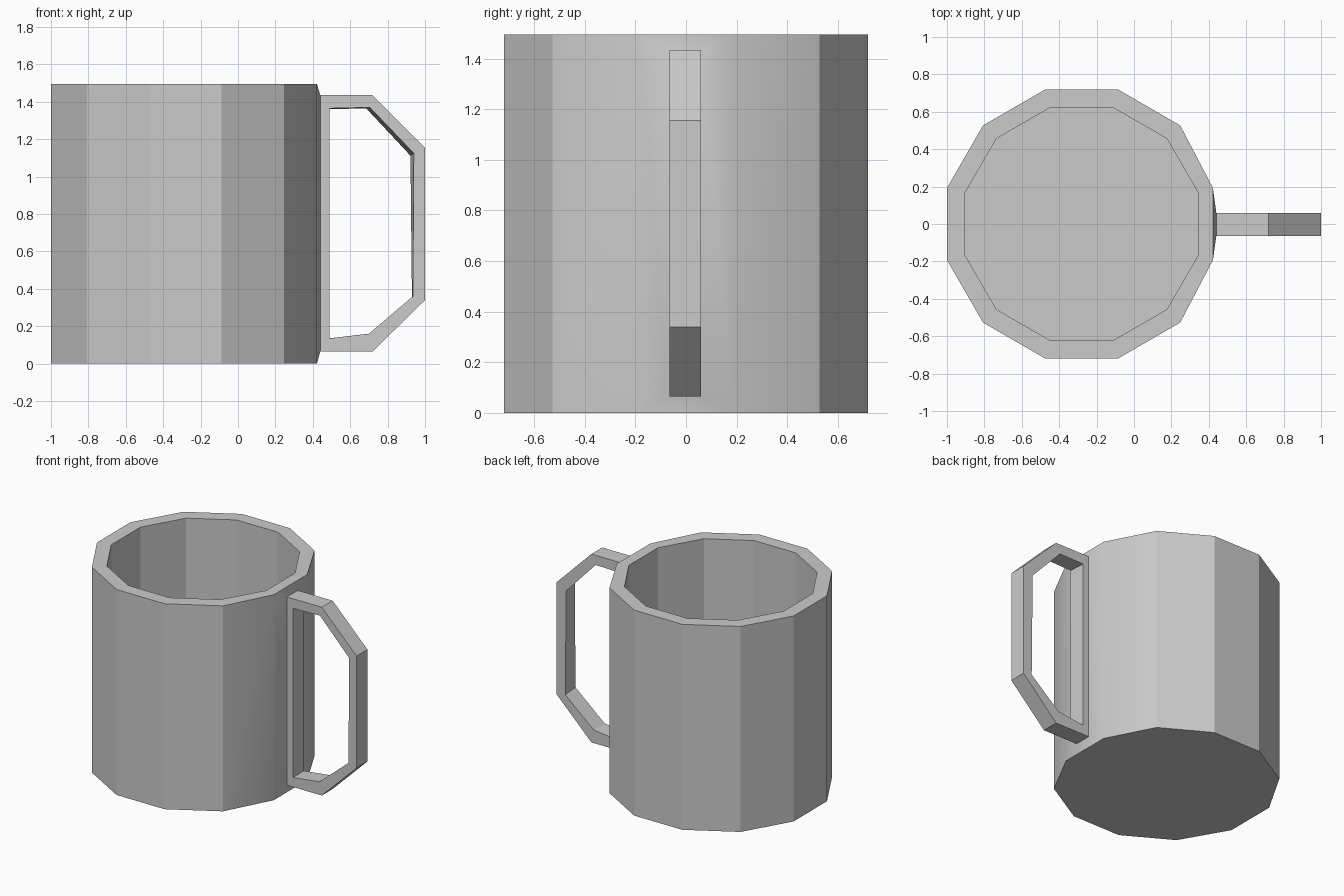
import bpy, bmesh, math

if "Cube" in bpy.data.objects:
    bpy.data.objects.remove(bpy.data.objects["Cube"])

CX, SIDES, TOP = -0.28, 12, 1.495
Y0, Y1 = -0.065, 0.06           # handle thickness range
ZL, ZH, XH = 0.065, 1.435, 0.44  # handle root patch


def finish(bm, name):
    bmesh.ops.recalc_face_normals(bm, faces=bm.faces)
    me = bpy.data.meshes.new(name)
    bm.to_mesh(me)
    bm.free()
    ob = bpy.data.objects.new(name, me)
    bpy.context.collection.objects.link(ob)
    return ob


def ring(bm, apothem, z, flat_x=None):
    r = apothem / math.cos(math.pi / SIDES)
    verts = []
    for i in range(SIDES):
        a = math.radians(-15 + 30 * i)
        x = CX + r * math.cos(a)
        if flat_x is not None and i < 2:
            x = flat_x
        verts.append(bm.verts.new((x, r * math.sin(a), z)))
    return verts


def bridge(bm, a, b, skip=()):
    n = len(a)
    for i in range(n):
        if i not in skip:
            j = (i + 1) % n
            bm.faces.new((a[i], a[j], b[j], b[i]))


# Mug body: outer wall, rim, inner wall and floor
bm = bmesh.new()
ob_, ot = ring(bm, 0.72, 0, 0.422), ring(bm, 0.72, TOP, 0.422)
it, ib = ring(bm, 0.623, TOP), ring(bm, 0.623, 0.1)
bridge(bm, ob_, ot, skip=(0,))
bridge(bm, ot, it)
bridge(bm, it, ib)
bm.faces.new(ob_)
bm.faces.new(ib)
# Raised side panel that tapers to the handle root
panel = [ob_[0], ob_[1], ot[1], ot[0]]
root = [bm.verts.new((XH, y, z)) for y, z in ((Y0, ZL), (Y1, ZL), (Y1, ZH), (Y0, ZH))]
bridge(bm, panel, root)
body = finish(bm, "mug_body")

# Handle: angular closed loop, open only where it meets the panel
outer = [(XH, ZH), (0.72, ZH), (1.0, 1.155), (1.0, 0.34), (0.72, ZL), (XH, ZL)]
hole_front = [(0.49, 1.365), (0.705, 1.37), (0.94, 1.125), (0.935, 0.36), (0.70, 0.16), (0.49, 0.135)]
hole_back = [(0.487, 1.36), (0.685, 1.365), (0.922, 1.112), (0.93, 0.355), (0.70, 0.16), (0.487, 0.135)]
bm = bmesh.new()
of, obk, hf, hb = [[bm.verts.new((x, y, z)) for x, z in pts] for pts, y in
                   ((outer, Y0), (outer, Y1), (hole_front, Y0), (hole_back, Y1))]
bridge(bm, of, obk, skip=(5,))
bridge(bm, of, hf)
bridge(bm, obk, hb)
bridge(bm, hf, hb)
handle = finish(bm, "handle")

# Soften only the shallow edges around the side panel
bpy.ops.object.select_all(action='DESELECT')
body.select_set(True)
bpy.context.view_layer.objects.active = body
bpy.ops.object.shade_smooth_by_angle(angle=math.radians(25))
